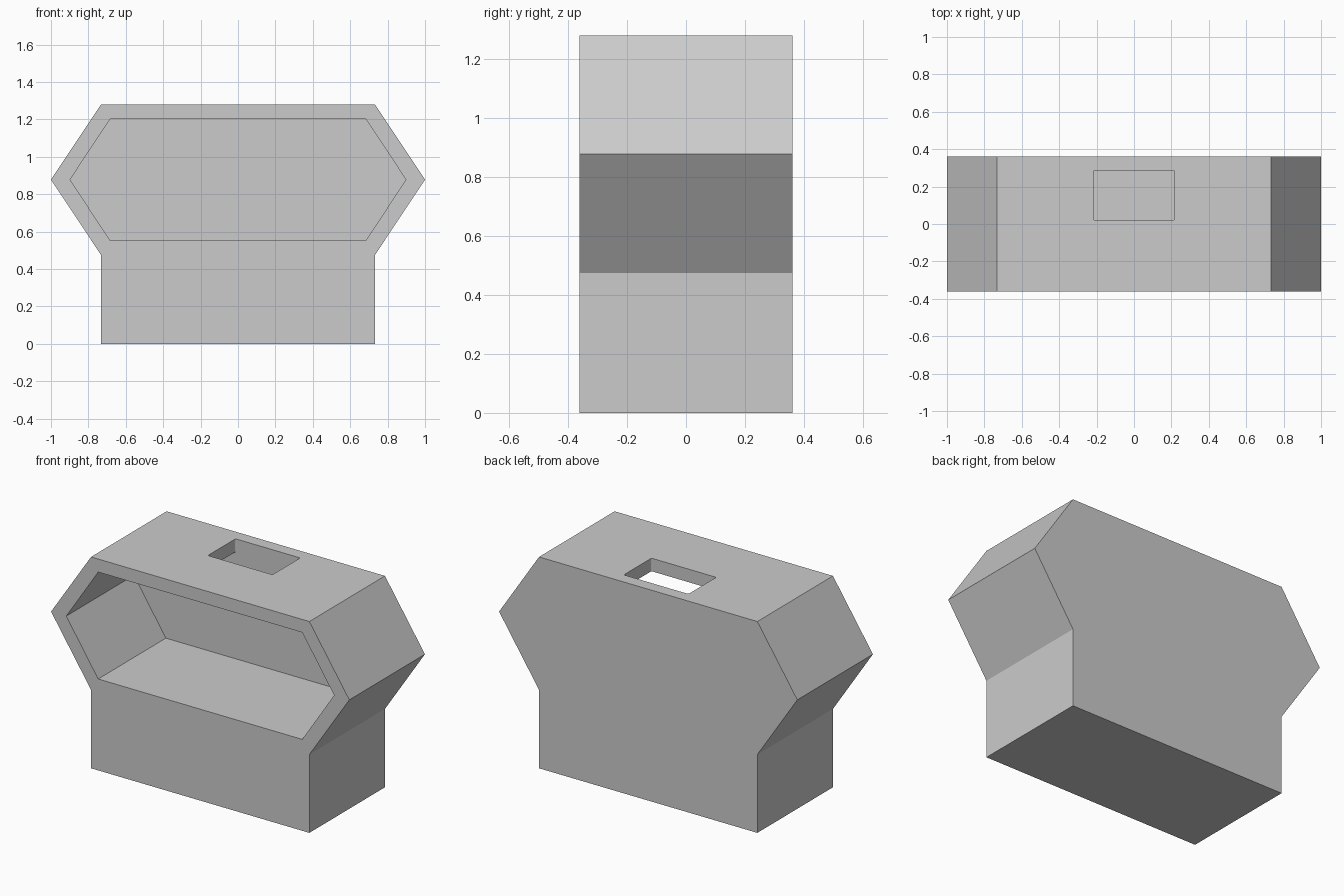
import bpy, bmesh

if "Cube" in bpy.data.objects:
    bpy.data.objects.remove(bpy.data.objects["Cube"], do_unlink=True)

HALF_DEPTH = 0.362
POCKET_BACK = 0.286

grey = bpy.data.materials.new("plain grey")
grey.use_nodes = True
colour = (0.6, 0.6, 0.6, 1)
grey.diffuse_color = colour
grey.node_tree.nodes["Principled BSDF"].inputs["Base Color"].default_value = colour


def mirrored(half):
    """Close a right-hand half profile with its mirror image."""
    return half + [(-x, z) for x, z in reversed(half)]


def prism(name, profile, y0, y1):
    """Extrude an x-z outline from y0 to y1."""
    bm = bmesh.new()
    face = bm.faces.new([bm.verts.new((x, y0, z)) for x, z in profile])
    ext = bmesh.ops.extrude_face_region(bm, geom=[face])
    verts = [v for v in ext["geom"] if isinstance(v, bmesh.types.BMVert)]
    bmesh.ops.translate(bm, verts=verts, vec=(0, y1 - y0, 0))
    bmesh.ops.recalc_face_normals(bm, faces=bm.faces)
    mesh = bpy.data.meshes.new(name)
    bm.to_mesh(mesh)
    bm.free()
    mesh.materials.append(grey)
    obj = bpy.data.objects.new(name, mesh)
    bpy.context.collection.objects.link(obj)
    return obj


# Six-sided housing standing on a square foot
body = prism("housing", mirrored([(0.732, 0), (0.732, 0.475), (1, 0.878), (0.732, 1.281)]),
             -HALF_DEPTH, HALF_DEPTH)

# Six-sided pocket, open at the front
pocket = prism("pocket_cutter", mirrored([(0.684, 0.554), (0.898, 0.878), (0.684, 1.202)]),
               -HALF_DEPTH - 0.1, POCKET_BACK)

# Slot through the roof, with slightly rounded corners
slot = prism("slot_cutter", mirrored([(0.217, 1.0), (0.217, 1.4)]), 0.021, POCKET_BACK)
bm = bmesh.new()
bm.from_mesh(slot.data)
upright = [e for e in bm.edges if abs(e.verts[0].co.z - e.verts[1].co.z) > 0.1]
bmesh.ops.bevel(bm, geom=upright, offset=0.008, segments=3, profile=0.5, affect='EDGES')
bm.to_mesh(slot.data)
bm.free()

# Cut both openings, then drop the cutters
cutters = (pocket, slot)
for cutter in cutters:
    cutter.hide_render = True
    cut = body.modifiers.new(cutter.name, 'BOOLEAN')
    cut.operation = 'DIFFERENCE'
    cut.solver = 'EXACT'
    cut.object = cutter
bpy.context.view_layer.update()
result = bpy.data.meshes.new_from_object(body.evaluated_get(bpy.context.evaluated_depsgraph_get()))
body.modifiers.clear()
body.data = result
for cutter in cutters:
    bpy.data.objects.remove(cutter, do_unlink=True)
